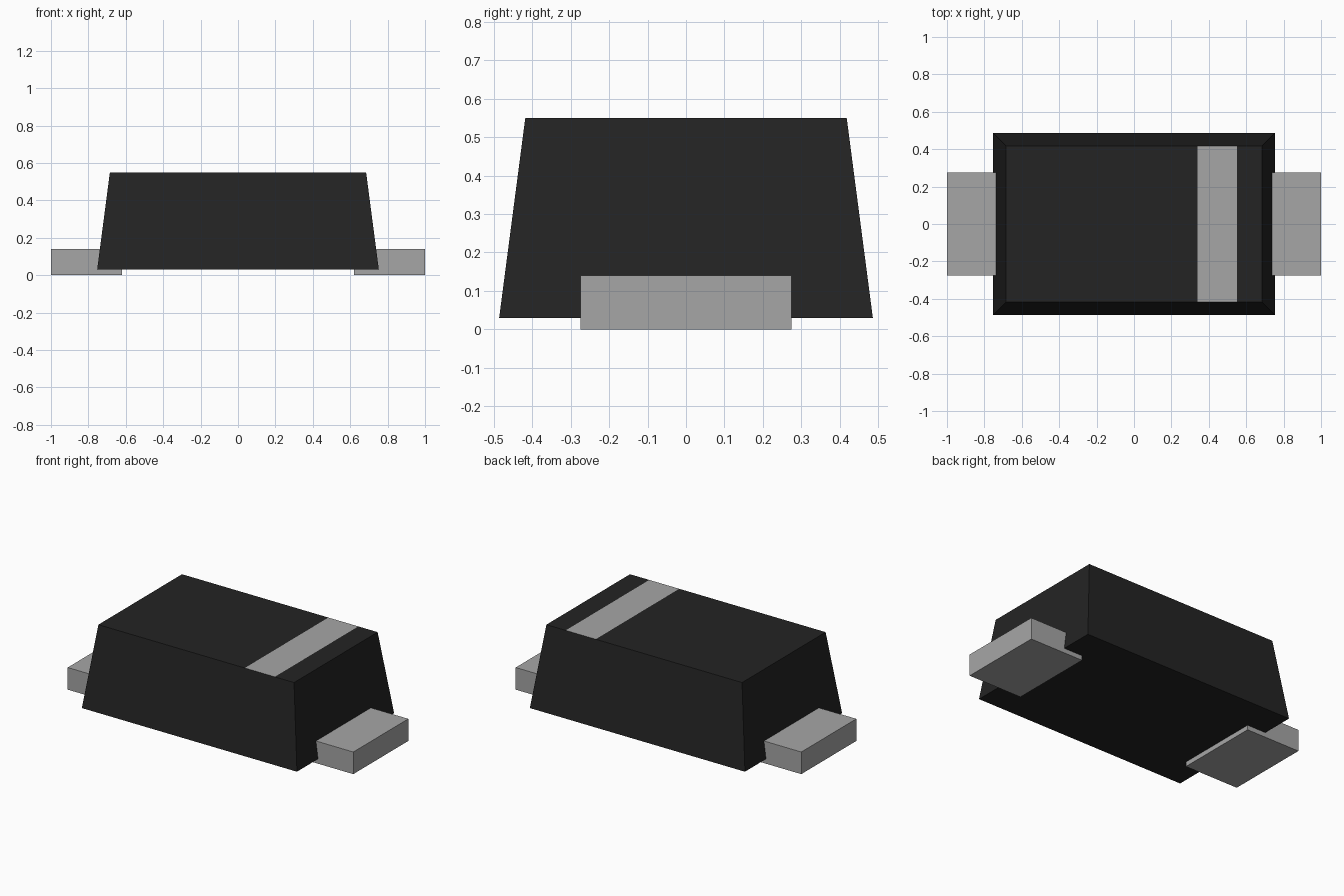
import bpy, bmesh

cube = bpy.data.objects.get("Cube")
if cube:
    bpy.data.objects.remove(cube, do_unlink=True)


def material(name, value):
    m = bpy.data.materials.new(name)
    colour = (value, value, value, 1)
    m.use_nodes = True
    m.diffuse_color = colour
    bsdf = m.node_tree.nodes["Principled BSDF"]
    bsdf.inputs["Base Color"].default_value = colour
    bsdf.inputs["Roughness"].default_value = 0.6
    return m


black = material("black plastic", 0.017)
grey = material("grey metal", 0.38)


def tapered_box(bm, bottom, top, z0, z1, cx=0):
    """Box with separate bottom and top half sizes."""
    bmesh.ops.create_cube(bm, size=2)
    for v in bm.verts:
        hx, hy = top if v.co.z > 0 else bottom
        v.co = (cx + v.co.x * hx, v.co.y * hy, z1 if v.co.z > 0 else z0)


def finish(name, bm, *mats):
    mesh = bpy.data.meshes.new(name)
    bmesh.ops.recalc_face_normals(bm, faces=bm.faces)
    bm.to_mesh(mesh)
    bm.free()
    for m in mats:
        mesh.materials.append(m)
    obj = bpy.data.objects.new(name, mesh)
    bpy.context.collection.objects.link(obj)
    return obj


# Moulded body, with the polarity band cut into its top face
BAND = (0.34, 0.55)
bm = bmesh.new()
tapered_box(bm, (0.753, 0.486), (0.685, 0.418), 0.03, 0.55)
for x in BAND:
    top = [f for f in bm.faces if f.normal.z > 0.9 or f.calc_center_median().z > 0.54]
    geom = top + list({e for f in top for e in f.edges}) + list({v for f in top for v in f.verts})
    bmesh.ops.bisect_plane(bm, geom=geom, plane_co=(x, 0, 0), plane_no=(1, 0, 0))
for f in bm.faces:
    c = f.calc_center_median()
    f.material_index = int(c.z > 0.54 and BAND[0] < c.x < BAND[1])
finish("body", bm, black, grey)

# Flat terminals at both ends, tucked under the body
for side, name in ((1, "left_terminal"), (-1, "right_terminal")):
    bm = bmesh.new()
    half = (0.19, 0.275)
    tapered_box(bm, half, half, 0, 0.14, side * 0.81)
    finish(name, bm, grey)
